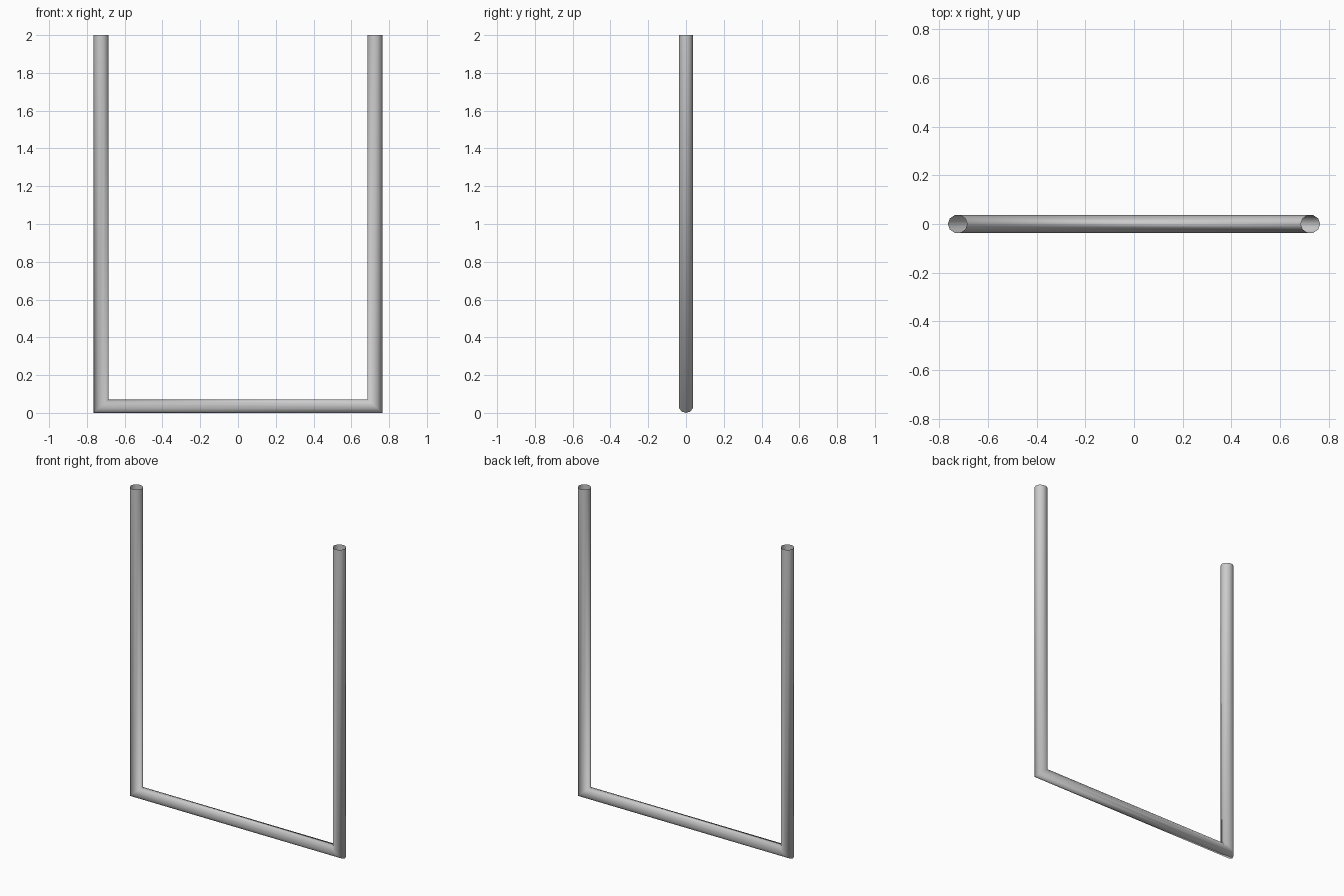
import bpy, bmesh
from math import sin, cos, pi

if "Cube" in bpy.data.objects:
    bpy.data.objects.remove(bpy.data.objects["Cube"])

SIDES = 10
LEG_X, LEG_R = 0.725, 0.04     # leg centre line and half width
BAR_Z, BAR_R = 0.035, 0.035    # bottom bar centre line and half height
DEPTH, TOP = 0.036, 2.0


def ring(bm, side, z, mitre):
    """Cross-section of a leg; mitred rings slope 45 degrees at the corner."""
    verts = []
    for i in range(SIDES):
        a = 2 * pi * i / SIDES
        out = cos(a)
        y = DEPTH * sin(a) / sin(2 * pi * 2 / SIDES) if SIDES == 10 else DEPTH * sin(a)
        y = max(-DEPTH, min(DEPTH, y))
        verts.append(bm.verts.new((side * (LEG_X + LEG_R * out), y,
                                   z - BAR_R * out if mitre else z)))
    return verts


# One open-ended tube: left leg, bottom bar, right leg
bm = bmesh.new()
rings = [ring(bm, -1, TOP, False), ring(bm, -1, BAR_Z, True),
         ring(bm, 1, BAR_Z, True), ring(bm, 1, TOP, False)]
for a, b in zip(rings, rings[1:]):
    for i in range(SIDES):
        j = (i + 1) % SIDES
        bm.faces.new((a[i], a[j], b[j], b[i]))
bmesh.ops.recalc_face_normals(bm, faces=bm.faces)
for f in bm.faces:
    f.smooth = True

mesh = bpy.data.meshes.new("u_shaped_tube")
bm.to_mesh(mesh)
bm.free()
bpy.context.collection.objects.link(bpy.data.objects.new("u_shaped_tube", mesh))
